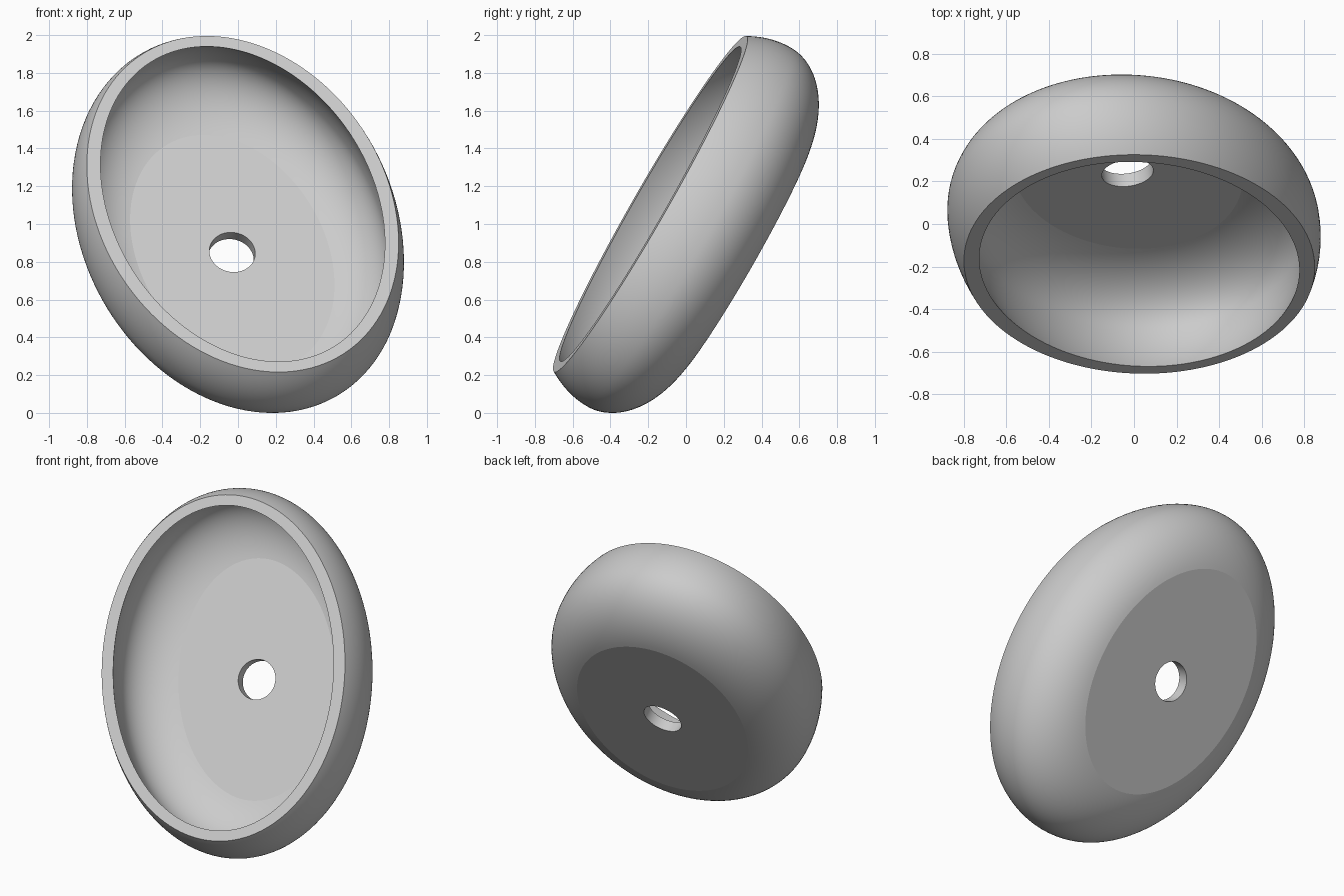
import bpy, bmesh
from math import sin, cos, pi, radians
from mathutils import Vector, Matrix

if "Cube" in bpy.data.objects:
    bpy.data.objects.remove(bpy.data.objects["Cube"])

N = 128                      # points around each ring
A, B = 1.051, 0.796          # rim half axes
MID, D = 0.24, 0.342         # depth of the widest ring, depth of the lower curve
S0, R = 0.603, 0.464         # lower curve: base scale and swell
HOLE = 0.122
END = radians(76)


def wall(ta, tb, td):
    """Rings (a, b, depth) from rim to floor, moved inward by ta, tb and td."""
    rings = []
    for i in range(12):
        d = MID * i / 12
        s = S0 + R - (S0 + R - 1) * (1 - d / MID) ** 2
        rings.append((A * s - ta, B * (s - 0.008 * d / MID) - tb, d))
    for i in range(25):
        q = END * i / 24
        s = S0 + R * cos(q)
        rings.append((A * s - ta * cos(q),
                      B * (s - 0.008 - 0.006 * (1 - cos(q))) - tb * (0.5 + 0.5 * cos(q)),
                      MID + (D - td) * sin(q)))
    return rings


# closed profile: outer wall, drain hole, inner wall
outer, inner = wall(0, 0, 0), wall(0.064, 0.075, 0.072)
rings = outer + [(HOLE, HOLE, outer[-1][2]), (HOLE, HOLE, inner[-1][2])] + inner[::-1]
n_out = len(outer)
creases = {0, n_out - 1, n_out, n_out + 1, n_out + 2, len(rings) - 1}

bm = bmesh.new()
loops = [[bm.verts.new((a * cos(2 * pi * j / N), b * sin(2 * pi * j / N), -d))
          for j in range(N)] for a, b, d in rings]
for k, lo in enumerate(loops):
    nx = loops[(k + 1) % len(loops)]
    for j in range(N):
        j2 = (j + 1) % N
        bm.faces.new((lo[j], lo[j2], nx[j2], nx[j])).smooth = True
for k in creases:
    for j in range(N):
        bm.edges.get((loops[k][j], loops[k][(j + 1) % N])).smooth = False
bmesh.ops.recalc_face_normals(bm, faces=bm.faces)

# tilt the basin so its opening faces forward and up
normal = Vector((0.110, -0.854, 0.508)).normalized()
major = Vector((-0.343, 0.448, 0.826))
major = (major - normal * major.dot(normal)).normalized()
minor = normal.cross(major)
tilt = Matrix((major, minor, normal)).transposed().to_4x4()
bm.transform(Matrix.Translation((0.025, -0.189, 1.11)) @ tilt)

# stand it on the ground
low = min(v.co.z for v in bm.verts)
bmesh.ops.translate(bm, verts=bm.verts, vec=(0, 0, -low))

mesh = bpy.data.meshes.new("basin")
bm.to_mesh(mesh)
bm.free()
basin = bpy.data.objects.new("basin", mesh)
bpy.context.collection.objects.link(basin)
